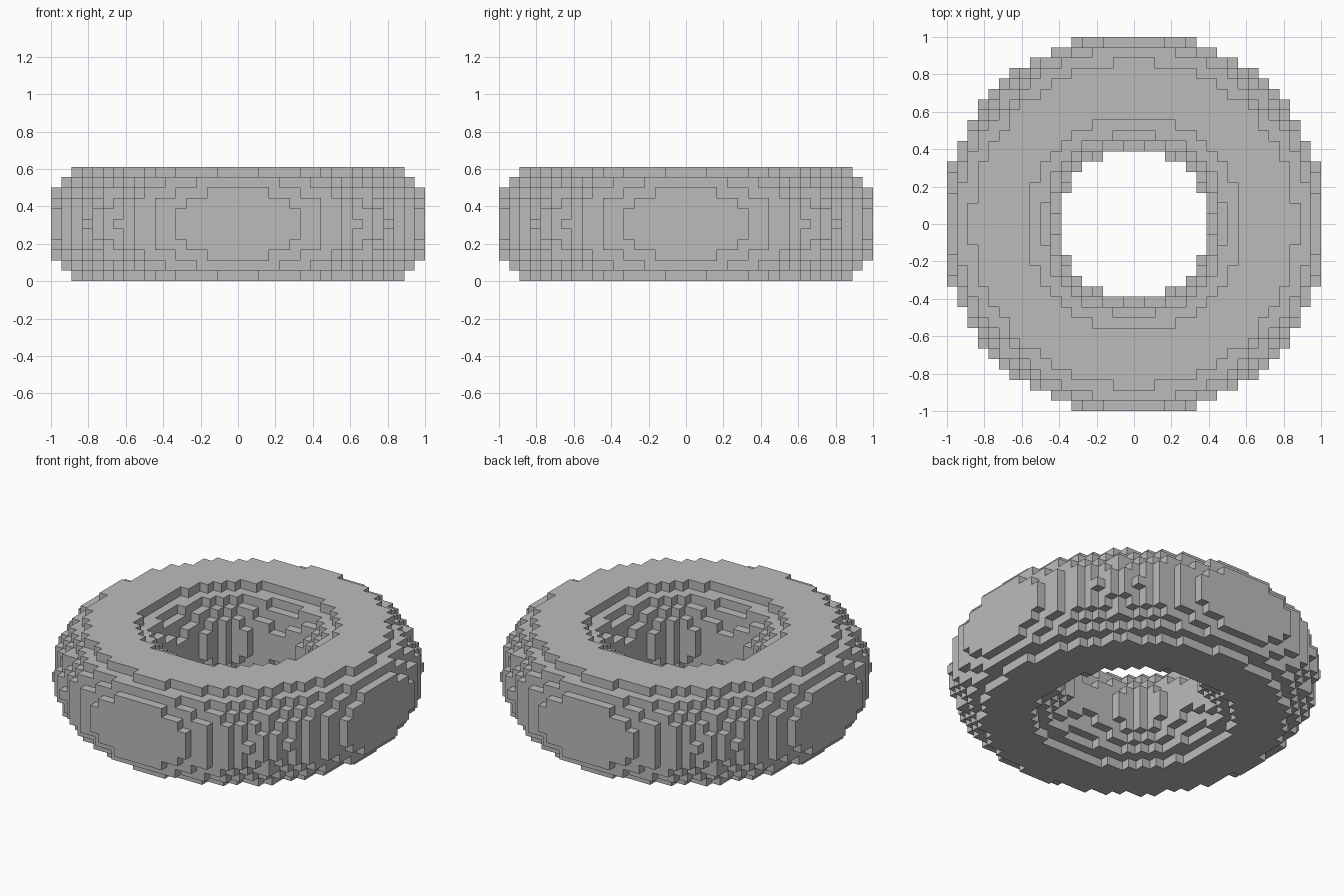
import bpy
import bmesh
import math

if "Cube" in bpy.data.objects:
    bpy.data.objects.remove(bpy.data.objects["Cube"], do_unlink=True)

# Block grid: 36 x 36 x 11 cells, with ring sizes measured in cells
N, LAYERS = 36, 11
CELL = 2.0 / N
RING_RADIUS, TUBE_RADIUS = 12.87, 5.685


def filled(cell):
    """True when the centre of the cell lies inside the ring."""
    i, j, k = cell
    x, y, z = i + 0.5 - N / 2, j + 0.5 - N / 2, k + 0.5 - LAYERS / 2
    return math.hypot(math.hypot(x, y) - RING_RADIUS, z) < TUBE_RADIUS


cells = {(i, j, k) for i in range(N) for j in range(N) for k in range(LAYERS)
         if filled((i, j, k))}

# Blocky ring: one square for every cell side that touches empty space
bm = bmesh.new()
corners = {}


def corner(p):
    if p not in corners:
        corners[p] = bm.verts.new(((p[0] - N / 2) * CELL,
                                   (p[1] - N / 2) * CELL, p[2] * CELL))
    return corners[p]


for cell in sorted(cells):
    for axis in range(3):
        u, v = (axis + 1) % 3, (axis + 2) % 3
        for side in (0, 1):
            neighbour = list(cell)
            neighbour[axis] += 1 if side else -1
            if tuple(neighbour) in cells:
                continue
            loop = []
            for du, dv in ((0, 0), (1, 0), (1, 1), (0, 1)):
                p = list(cell)
                p[axis] += side
                p[u] += du
                p[v] += dv
                loop.append(corner(tuple(p)))
            bm.faces.new(loop if side else loop[::-1])

mesh = bpy.data.meshes.new("blocky_ring")
bm.to_mesh(mesh)
bm.free()

# Plain grey, flat shaded
grey = bpy.data.materials.new("grey")
grey.use_nodes = True
colour = (0.5, 0.5, 0.5, 1.0)
grey.diffuse_color = colour
bsdf = next(n for n in grey.node_tree.nodes if n.type == 'BSDF_PRINCIPLED')
bsdf.inputs["Base Color"].default_value = colour
mesh.materials.append(grey)

ring = bpy.data.objects.new("blocky_ring", mesh)
bpy.context.collection.objects.link(ring)
